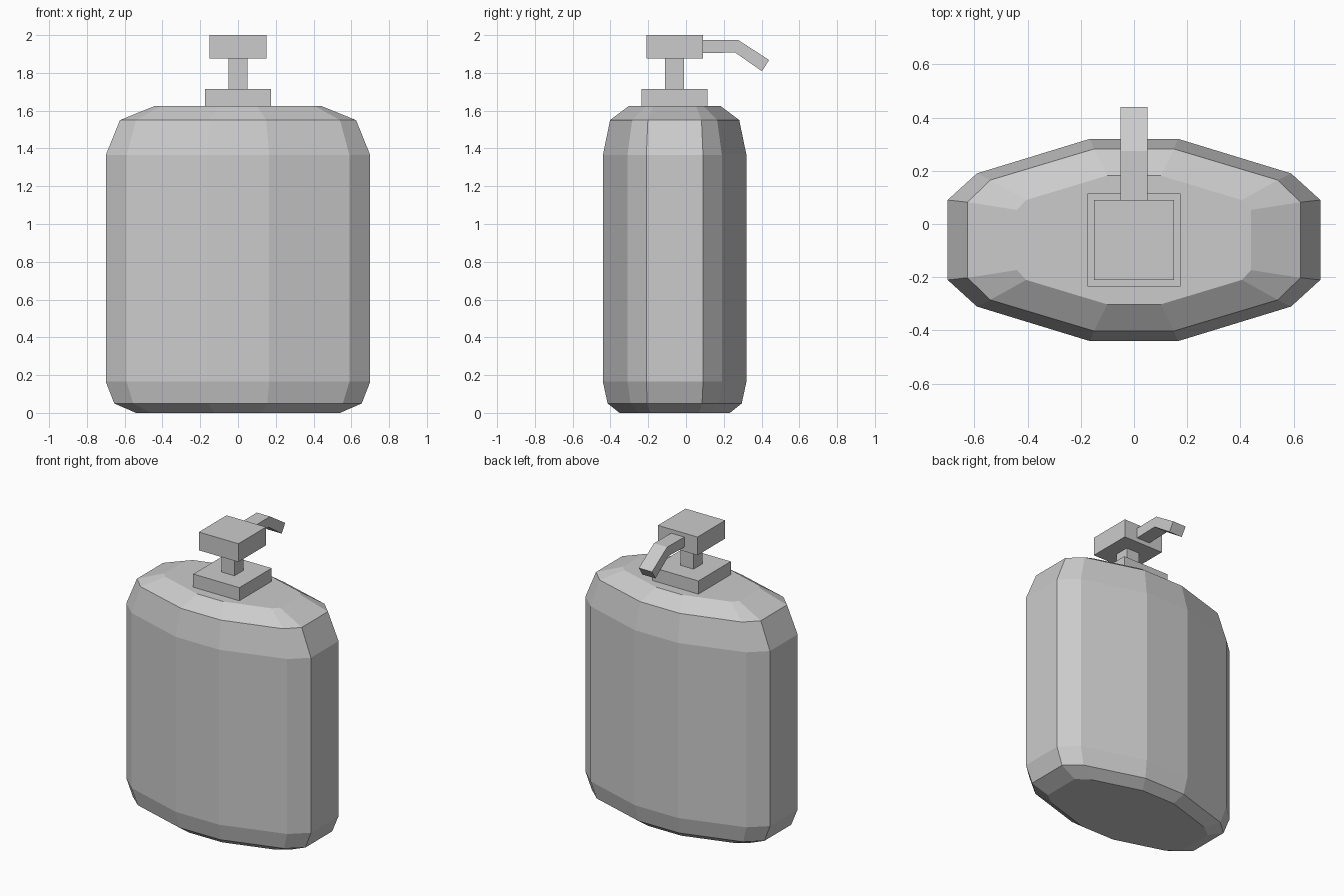
import bpy
import bmesh

cube = bpy.data.objects.get("Cube")
if cube:
    bpy.data.objects.remove(cube, do_unlink=True)

MID_Y = -0.06  # centre line of bottle and pump

grey = bpy.data.materials.new("plain_grey")
grey.use_nodes = True
COLOUR = (0.6, 0.6, 0.6, 1)
grey.diffuse_color = COLOUR
grey.node_tree.nodes["Principled BSDF"].inputs["Base Color"].default_value = COLOUR


def finish(name, bm):
    bmesh.ops.recalc_face_normals(bm, faces=bm.faces)
    mesh = bpy.data.meshes.new(name)
    bm.to_mesh(mesh)
    bm.free()
    mesh.materials.append(grey)
    obj = bpy.data.objects.new(name, mesh)
    bpy.context.collection.objects.link(obj)
    return obj


def loft(name, rings):
    """Skin a stack of equal-length point rings and cap both ends."""
    bm = bmesh.new()
    loops = [[bm.verts.new(p) for p in ring] for ring in rings]
    count = len(loops[0])
    for low, high in zip(loops, loops[1:]):
        for i in range(count):
            j = (i + 1) % count
            bm.faces.new((low[i], low[j], high[j], high[i]))
    bm.faces.new(loops[0][::-1])
    bm.faces.new(loops[-1])
    return finish(name, bm)


def body_ring(z, quarter):
    """Mirror a quarter outline (side to front) into a full ring."""
    back = quarter + [(-x, y) for x, y in reversed(quarter)]
    full = back + [(-x, -y) for x, y in back]
    return [(x, y + MID_Y, z) for x, y in full]


def block(name, half, bottom, top):
    corners = [(half, half), (-half, half), (-half, -half), (half, -half)]
    return loft(name, [[(x, y + MID_Y, z) for x, y in corners] for z in (bottom, top)])


# Faceted bottle: chamfered base, straight walls, two-step shoulder
widest = [(0.70, 0.15), (0.59, 0.25), (0.165, 0.38)]
loft("bottle_body", [
    body_ring(0.0, [(0.54, 0.13), (0.46, 0.19), (0.125, 0.292)]),
    body_ring(0.05, [(0.655, 0.145), (0.555, 0.233), (0.155, 0.355)]),
    body_ring(0.165, widest),
    body_ring(1.365, widest),
    body_ring(1.55, [(0.625, 0.142), (0.54, 0.225), (0.15, 0.342)]),
    body_ring(1.625, [(0.44, 0.113), (0.405, 0.15), (0.10, 0.242)]),
])

# Pump parts stacked on the bottle
block("pump_collar", 0.175, 1.62, 1.715)
block("pump_stem", 0.05, 1.71, 1.88)
block("pump_head", 0.15, 1.875, 2.0)

# Bent spout, its side profile extruded across x
profile = [(0.08, 1.973), (0.275, 1.975), (0.44, 1.868),
           (0.402, 1.809), (0.26, 1.908), (0.08, 1.904)]
loft("pump_spout", [[(x, y, z) for y, z in profile] for x in (-0.05, 0.05)])
